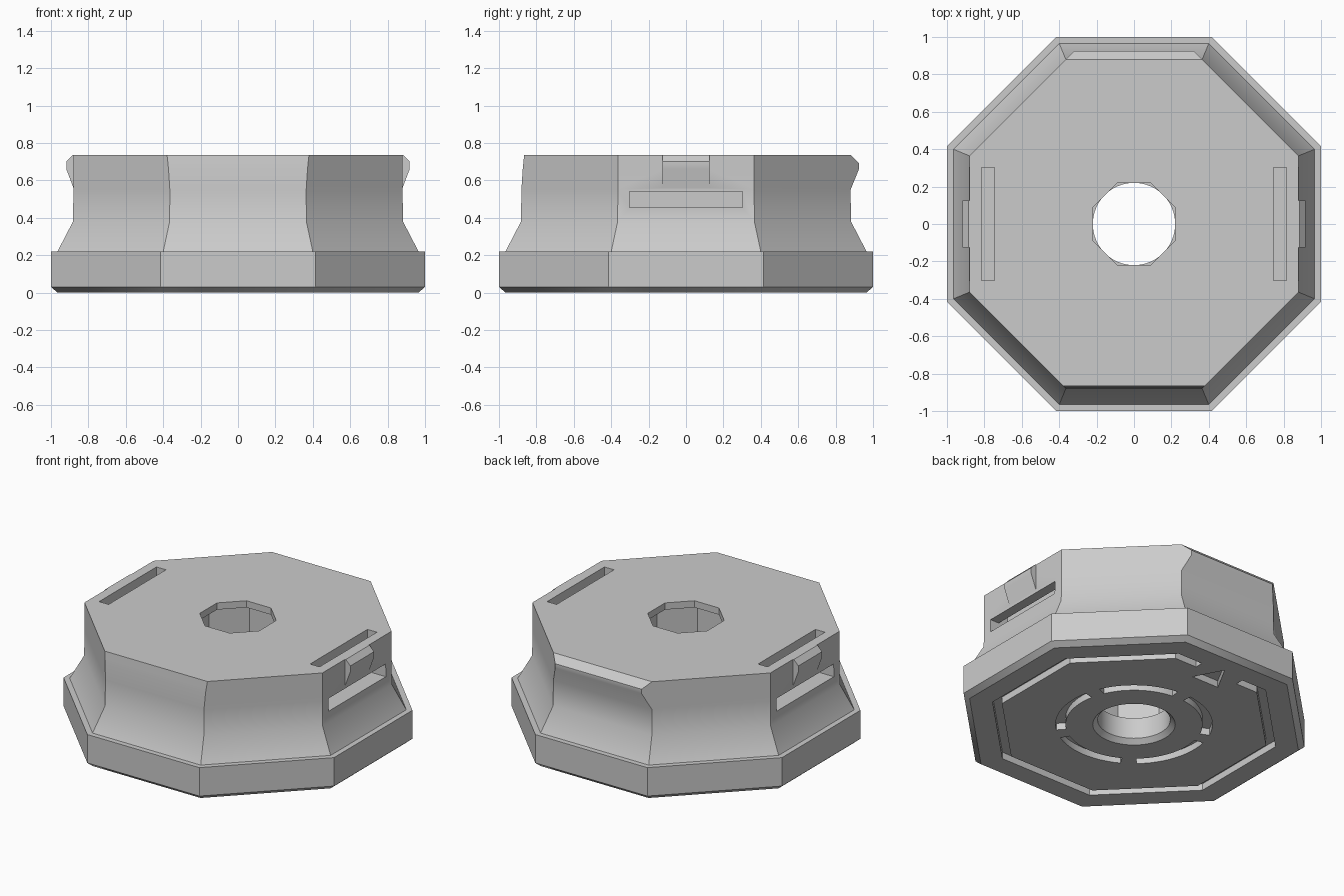
import bpy, bmesh, math
from math import cos, sin, pi, radians

old = bpy.data.objects.get("Cube")
if old:
    bpy.data.objects.remove(old, do_unlink=True)

grey = bpy.data.materials.new("plain grey")
grey.use_nodes = True
grey.diffuse_color = (0.6, 0.6, 0.6, 1)
grey.node_tree.nodes["Principled BSDF"].inputs["Base Color"].default_value = (0.6, 0.6, 0.6, 1)


def loft(name, rings):
    """Closed solid through rings of equal point count."""
    bm = bmesh.new()
    loops = [[bm.verts.new(p) for p in ring] for ring in rings]
    n = len(loops[0])
    for a, b in zip(loops, loops[1:]):
        for i in range(n):
            j = (i + 1) % n
            bm.faces.new((a[i], a[j], b[j], b[i]))
    bm.faces.new(loops[0][::-1])
    bm.faces.new(loops[-1])
    bmesh.ops.recalc_face_normals(bm, faces=bm.faces)
    mesh = bpy.data.meshes.new(name)
    bm.to_mesh(mesh)
    bm.free()
    mesh.materials.append(grey)
    ob = bpy.data.objects.new(name, mesh)
    bpy.context.scene.collection.objects.link(ob)
    return ob


def prism(name, pts, z0, z1):
    return loft(name, [[(x, y, z) for x, y in pts] for z in (z0, z1)])


def side_prism(name, profile, half_width):
    """Extrude an (x, z) profile along y."""
    return loft(name, [[(x, y, z) for x, z in profile] for y in (-half_width, half_width)])


def octagon(side, front=None, back=None):
    """Octagon corners from side distances; front and back may differ."""
    dist = [side] * 8
    dist[2] = back or side
    dist[6] = front or side
    pts = []
    for k in range(8):
        a, b = k * pi / 4, (k + 1) * pi / 4
        d, e = dist[k], dist[(k + 1) % 8]
        s = sin(pi / 4)
        pts.append(((d * sin(b) - e * sin(a)) / s, (e * cos(a) - d * cos(b)) / s))
    return pts


def circle(r, n=64):
    return [(r * cos(2 * pi * i / n), r * sin(2 * pi * i / n)) for i in range(n)]


def arc(r, a0, a1, n=12):
    angles = [radians(a0 + (a1 - a0) * i / n) for i in range(n + 1)]
    return [(r * cos(a), r * sin(a)) for a in angles]


def combine(target, tool, operation):
    tool.hide_render = True
    mod = target.modifiers.new("cut", "BOOLEAN")
    mod.operation = operation
    mod.solver = "EXACT"
    mod.object = tool
    bpy.context.view_layer.objects.active = target
    bpy.ops.object.modifier_apply(modifier=mod.name)
    bpy.data.objects.remove(tool, do_unlink=True)


# Housing: height, side distance, front distance, back distance
levels = [
    (0, 0.965, 0.965, 0.965),
    (0.03, 1, 1, 1),
    (0.22, 1, 1, 1),
    (0.22, 0.965, 0.965, 0.965),
    (0.38, 0.882, 0.882, 0.882),
    (0.55, 0.88, 0.88, 0.88),
    (0.66, 0.88, 0.873, 0.925),
    (0.69, 0.88, 0.87, 0.925),
    (0.735, 0.88, 0.865, 0.88),
]
housing = loft("octagonal_housing",
               [[(x, y, z) for x, y in octagon(s, f, b)] for z, s, f, b in levels])

# Side catches and strap slots
for s in (1, -1):
    catch = [(0.84, 0.56), (0.88, 0.56), (0.918, 0.66), (0.918, 0.7), (0.885, 0.735), (0.84, 0.735)]
    combine(housing, side_prism("catch", [(s * x, z) for x, z in catch], 0.125), "UNION")
    slot = [(0.745, 0.455), (1.1, 0.455), (1.1, 0.54), (0.815, 0.54), (0.815, 0.9), (0.745, 0.9)]
    combine(housing, side_prism("slot", [(s * x, z) for x, z in slot], 0.303), "DIFFERENCE")

# Central cavity, octagonal opening on top, chamfered round hole below
combine(housing, prism("cavity", octagon(0.3), 0.17, 0.69), "DIFFERENCE")
combine(housing, prism("top_opening", octagon(0.219), 0.6, 0.9), "DIFFERENCE")
hole = [(-0.02, 0.27), (0.03, 0.22), (0.3, 0.22)]
combine(housing, loft("round_hole", [[(x, y, z) for x, y in circle(r)] for z, r in hole]),
        "DIFFERENCE")


# Underside: octagonal groove with a gap at the back
def groove_line(d, gap=0.16):
    corners = octagon(d)
    return [(-gap, d)] + corners[2:] + corners[:2] + [(gap, d)]


DEPTH = 0.045
combine(housing, prism("outer_groove", groove_line(0.83) + groove_line(0.775)[::-1], -0.1, DEPTH),
        "DIFFERENCE")

# Underside: five arc grooves and a pointer
for k in range(5):
    a = 90 + 72 * k
    pts = arc(0.475, a + 6, a + 66) + arc(0.415, a + 66, a + 6)
    combine(housing, prism("arc_groove", pts, -0.1, DEPTH), "DIFFERENCE")
combine(housing, prism("pointer", [(-0.1, 0.67), (0.1, 0.67), (0, 0.855)], -0.1, DEPTH),
        "DIFFERENCE")

# Smooth the gentle bends, keep the edges crisp
bpy.ops.object.select_all(action="DESELECT")
housing.select_set(True)
bpy.context.view_layer.objects.active = housing
bpy.ops.object.shade_smooth_by_angle(angle=radians(30))
